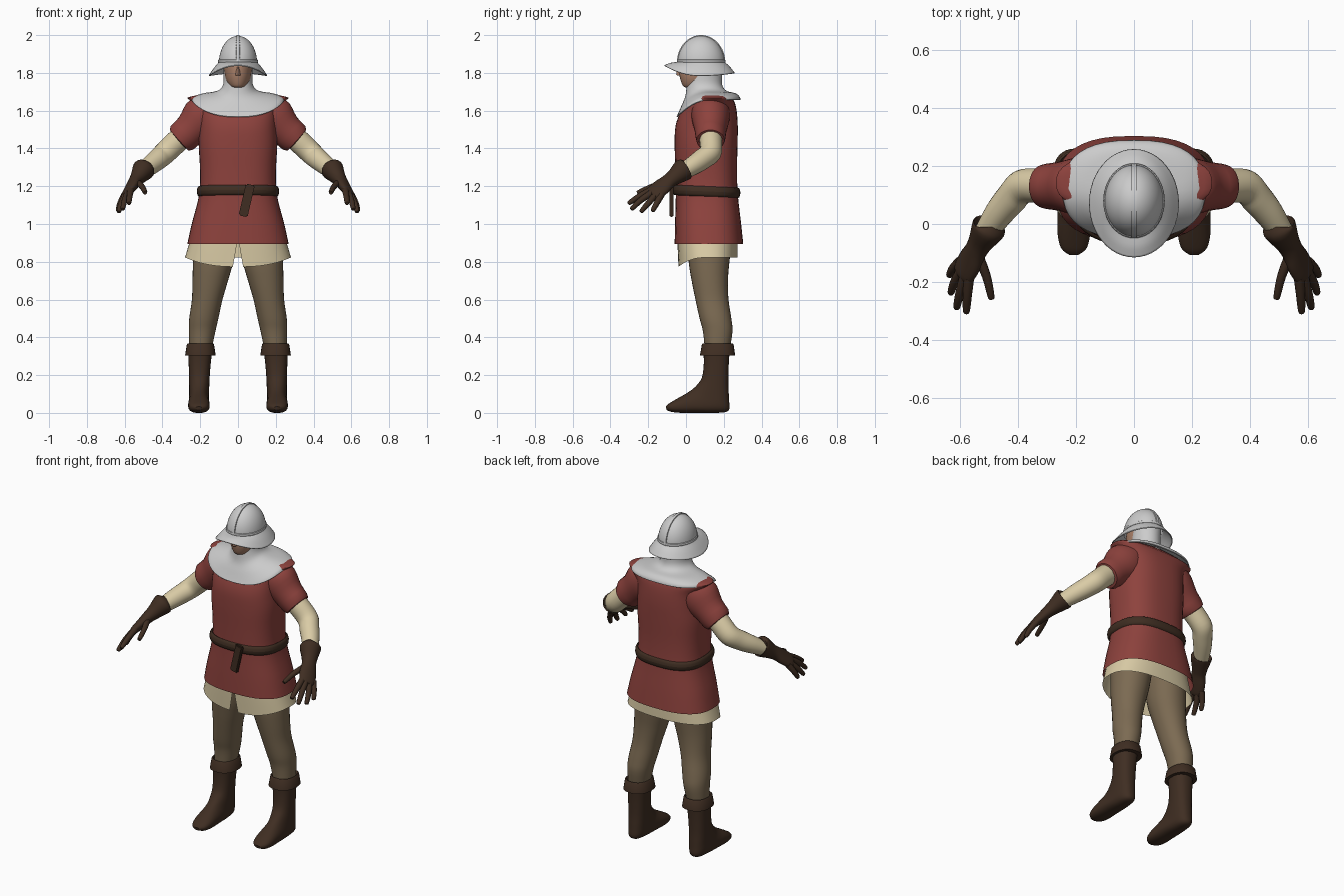
import bpy, bmesh
from math import sin, cos, pi, radians, copysign
from mathutils import Vector, Matrix

if "Cube" in bpy.data.objects:
    bpy.data.objects.remove(bpy.data.objects["Cube"])


def material(name, rgb):
    m = bpy.data.materials.new(name)
    m.diffuse_color = (*rgb, 1)
    m.use_nodes = True
    m.node_tree.nodes["Principled BSDF"].inputs["Base Color"].default_value = m.diffuse_color
    return m


RED = material("red_cloth", (0.27, 0.055, 0.047))
CREAM = material("linen", (0.70, 0.60, 0.38))
HOSE = material("hose", (0.20, 0.145, 0.085))
LEATHER = material("leather", (0.050, 0.027, 0.016))
SKIN = material("skin", (0.42, 0.23, 0.15))


def finish(name, bm, mat, mirror=False, thick=0):
    bmesh.ops.recalc_face_normals(bm, faces=bm.faces)
    me = bpy.data.meshes.new(name)
    bm.to_mesh(me)
    bm.free()
    ob = bpy.data.objects.new(name, me)
    bpy.context.collection.objects.link(ob)
    if mat:
        me.materials.append(mat)
    bpy.ops.object.select_all(action='DESELECT')
    ob.select_set(True)
    bpy.context.view_layer.objects.active = ob
    bpy.ops.object.shade_smooth_by_angle(angle=radians(40))
    if thick:
        ob.modifiers.new("thickness", 'SOLIDIFY').thickness = thick
    if mirror:
        ob.modifiers.new("mirror", 'MIRROR')
    return ob


def ring(x, rx, y0, y1, z0, z1=None, p=2.0, n=40, dz=None, gap=0.0):
    """Super-ellipse section from front point (y0,z0) to back point (y1,z1)."""
    z1 = z0 if z1 is None else z1
    pts = []
    for i in range(n):
        t = i / (n - 1 if gap else n)
        a = -pi / 2 + gap + t * (2 * pi - 2 * gap)
        c, s = [copysign(abs(v) ** (2 / p), v) for v in (cos(a), sin(a))]
        k = (s + 1) / 2
        z = z0 + (z1 - z0) * k + (dz(a) if dz else 0)
        pts.append(Vector((x + rx * c, y0 + (y1 - y0) * k, z)))
    return pts


def sweep(path, side=None, n=20):
    """Sections across a path of (x, y, z, width, thickness)."""
    P = [Vector(q[:3]) for q in path]
    out = []
    for i, q in enumerate(path):
        d = (P[min(i + 1, len(P) - 1)] - P[max(i - 1, 0)]).normalized()
        u = Vector(side or (0, 1, 0.2))
        u = (u - d * u.dot(d)).normalized()
        v = d.cross(u)
        out.append([P[i] + u * q[3] * cos(2 * pi * j / n) + v * q[-1] * sin(2 * pi * j / n)
                    for j in range(n)])
    return out


def skin(bm, rings, steps=4, caps=(False, False), closed=True):
    """Loft through the sections, with a smooth curve between them."""
    R = []
    for i in range(len(rings) - 1):
        a, b, c, d = (rings[max(0, min(len(rings) - 1, i + k))] for k in (-1, 0, 1, 2))
        for s in range(steps):
            t = s / steps
            R.append([q + 0.5 * t * ((r - p) + t * (2 * p - 5 * q + 4 * r - w + t * (3 * (q - r) + w - p)))
                      for p, q, r, w in zip(a, b, c, d)] if steps > 1 else b)
    R.append(rings[-1])
    V = [[bm.verts.new(p) for p in r] for r in R]
    n = len(V[0])
    for a, b in zip(V, V[1:]):
        for i in range(n if closed else n - 1):
            j = (i + 1) % n
            bm.faces.new((a[i], a[j], b[j], b[i]))
    if caps[0]:
        bm.faces.new(V[0])
    if caps[1]:
        bm.faces.new(V[-1])


def loft(name, rings, mat, steps=4, caps=(False, False), closed=True, **kw):
    bm = bmesh.new()
    skin(bm, rings, steps, caps, closed)
    return finish(name, bm, mat, **kw)


# Tunic body with flared skirt and winged shoulders
loft("tunic", [ring(0, rx, a, b, z, p=2.6) for z, rx, a, b in [
    (0.895, .268, -.06, .303), (1.0, .245, -.058, .292), (1.15, .207, -.054, .275),
    (1.28, .201, -.056, .270), (1.42, .208, -.060, .273), (1.52, .205, -.055, .274),
    (1.60, .212, -.025, .268), (1.65, .250, .02, .255), (1.672, .262, .05, .235),
    (1.69, .15, .04, .22), (1.70, .07, .05, .19)]], RED)

# Short sleeves
loft("sleeve", sweep([(.15, .13, 1.60, .10, .10), (.19, .13, 1.56, .10, .115),
                      (.25, .13, 1.50, .085, .09), (.312, .13, 1.443, .074, .074),
                      (.306, .13, 1.449, .055, .055)], n=28), RED, steps=3, mirror=True)

# Shirt arms
loft("arm", sweep([(.25, .13, 1.50, .06, .062), (.32, .132, 1.44, .06, .062),
                   (.385, .128, 1.378, .059, .060), (.425, .085, 1.342, .055, .056),
                   (.47, .03, 1.305, .049, .05), (.52, -.045, 1.26, .038, .038)], n=24),
     CREAM, mirror=True)

# Gloves: cuff and palm, then the fingers
bm = bmesh.new()
w = (.38, .88, -.28)
skin(bm, sweep([(.500, -.010, 1.288, .048, .048), (.500, -.012, 1.288, .060, .060),
                (.528, -.062, 1.248, .045, .042), (.545, -.092, 1.226, .042, .034),
                (.565, -.130, 1.195, .051, .028), (.588, -.170, 1.162, .048, .021),
                (.594, -.182, 1.153, .030, .012)], side=w), caps=(True, True))
fingers = [[(.568, -.185, 1.18), (.574, -.25, 1.145), (.577, -.300, 1.112)],
           [(.582, -.175, 1.17), (.600, -.24, 1.125), (.610, -.285, 1.082)],
           [(.592, -.155, 1.16), (.618, -.20, 1.11), (.630, -.235, 1.068)],
           [(.600, -.130, 1.155), (.624, -.155, 1.11), (.635, -.175, 1.073)],
           [(.540, -.100, 1.225), (.508, -.180, 1.198), (.492, -.250, 1.168)]]
for a, b, c in fingers:
    tip = Vector(c) + (Vector(c) - Vector(b)).normalized() * .008
    skin(bm, sweep([(*a, .018, .018), (*b, .0155, .0155), (*c, .012, .012), (*tip, .005, .005)],
                   side=w, n=12), steps=3, caps=(True, True))
finish("glove", bm, LEATHER, mirror=True)

# Belt following the waist
belt = []
for k in range(13):
    a = 2 * pi * k / 12
    o, h = .012 * cos(a), .027 * sin(a)
    belt.append(ring(0, .206 + o, -.060 - o, .276 + o, 1.18 + h, 1.165 + h, p=2.6))
loft("belt", belt, LEATHER, steps=1)

# Hanging belt end
bm = bmesh.new()
bmesh.ops.create_cube(bm, size=1, matrix=Matrix.Translation((.046, -.076, 1.125))
                      @ Matrix.Rotation(radians(13), 4, 'Y') @ Matrix.Diagonal((.048, .022, .172, 1)))
bmesh.ops.bevel(bm, geom=bm.edges[:], offset=.006, segments=2, affect='EDGES')
finish("belt_end", bm, LEATHER)

# Shirt tail below the tunic, split at the front
hem = lambda a: -.05 * max(0, -sin(a)) ** 2
loft("shirt_tail", [ring(0, .235, -.045, .27, .98, p=2.5, gap=.002),
                    ring(0, .258, -.045, .272, .90, p=2.5, gap=.008),
                    ring(0, .281, -.040, .272, .823, p=2.5, dz=hem, gap=.055)],
     CREAM, closed=False)

# Hose legs
loft("leg", [ring(x, rx, a, b, z, p=2.1, n=32) for z, x, rx, a, b in [
    (.98, .115, .115, .0, .25), (.80, .132, .106, .014, .23), (.70, .147, .094, .03, .222),
    (.60, .163, .081, .05, .225), (.50, .181, .077, .072, .240), (.43, .190, .070, .09, .246),
    (.33, .199, .058, .10, .230)]], HOSE, caps=(True, False), mirror=True)

# Boots: sections turn from the shaft into the foot
loft("boot", [ring(x, rx, yf, yb, zf, zb, p=2.4, n=32) for x, rx, yf, zf, yb, zb in [
    (.200, .065, .092, .34, .232, .34), (.203, .058, .094, .26, .226, .25),
    (.205, .054, .085, .19, .224, .15), (.206, .053, .060, .150, .228, .07),
    (.207, .053, .030, .122, .225, .012), (.207, .055, .0, .102, .16, .0),
    (.207, .057, -.03, .085, .06, .0), (.207, .055, -.065, .065, -.02, .0),
    (.207, .043, -.092, .048, -.075, .005), (.207, .018, -.107, .033, -.102, .015)]],
     LEATHER, caps=(False, True), mirror=True)

# Folded boot tops
loft("boot_cuff", [ring(.199, rx, a, b, z, p=2.3, n=32) for z, rx, a, b in [
    (.355, .058, .098, .236), (.368, .066, .090, .246), (.362, .072, .084, .252),
    (.305, .081, .074, .260), (.307, .060, .095, .232)]], LEATHER, steps=1, mirror=True)

# Head
loft("head", [ring(0, rx, a, b, z, n=32) for z, rx, a, b in [
    (1.722, .020, .0, .05), (1.730, .042, -.015, .10), (1.76, .062, -.028, .15),
    (1.80, .071, -.036, .17), (1.86, .076, -.034, .185), (1.93, .06, .0, .16)]],
     SKIN, caps=(True, True))
loft("nose", [ring(0, rx, a, .0, z, n=12) for z, rx, a in [
    (1.785, .010, -.038), (1.792, .014, -.052), (1.83, .007, -.042)]],
     SKIN, steps=3, caps=(True, True))

# Mail hood with shoulder mantle
front = lambda k: (lambda a: -k * max(0, -sin(a)) ** 1.5)
loft("mail_mantle", [
    ring(0, .080, .03, .192, 1.87), ring(0, .076, .012, .190, 1.79),
    ring(0, .080, .004, .192, 1.735, p=2.1), ring(0, .110, -.004, .215, 1.705, p=2.2, dz=front(.03)),
    ring(0, .185, -.024, .262, 1.692, p=2.4, dz=front(.065)),
    ring(0, .235, -.042, .283, 1.675, p=2.5, dz=front(.09)),
    ring(0, .246, -.050, .289, 1.658, p=2.5, dz=front(.09))], None, thick=.006)

# Kettle helmet: drooping brim and dome
droop = lambda a: .055 * max(0, -sin(a)) ** 2 + .014 * max(0, sin(a)) ** 2
loft("helmet_brim", [ring(0, .155, -.115, .258, 1.786, dz=droop, n=48),
                     ring(0, .128, -.080, .232, 1.826, dz=lambda a: droop(a) * .5, n=48),
                     ring(0, .101, -.044, .204, 1.858, n=48)], None, thick=.005)
dome = []
for k in range(13):
    a = radians(89) * k / 12
    dome.append(ring(0, .101 * cos(a), .08 - .124 * cos(a), .08 + .124 * cos(a),
                     1.853 + .143 * sin(a), n=48))
loft("helmet_dome", dome, None, steps=1, caps=(False, True))

# Helmet band and crest ridge
band = []
for k in range(9):
    a = 2 * pi * k / 8
    o = .005 * cos(a)
    band.append(ring(0, .101 + o, -.044 - o, .204 + o, 1.862 + .009 * sin(a), n=48))
loft("helmet_band", band, None, steps=1)
crest = [[Vector((x, .08 - (.124 + o) * cos(t), 1.855 + (.141 + o) * sin(t)))
          for x, o in ((-.010, -.004), (-.008, .004), (.008, .004), (.010, -.004))]
         for t in [pi * i / 32 for i in range(33)]]
loft("helmet_crest", crest, None, steps=1, caps=(True, True))
